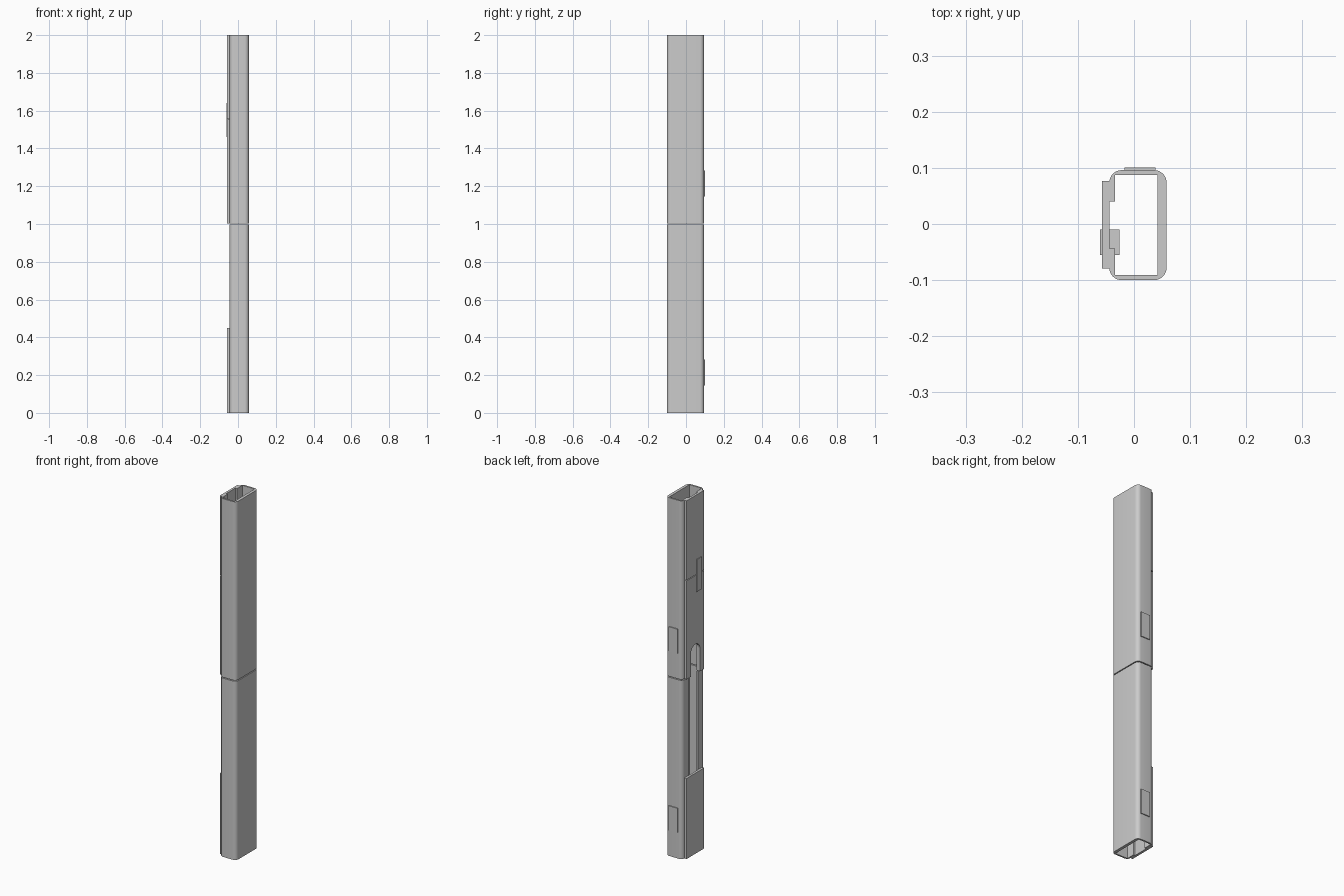
import bpy, bmesh, math
from mathutils import Vector

if "Cube" in bpy.data.objects:
    bpy.data.objects.remove(bpy.data.objects["Cube"])

CY = -0.002  # centre of the post section in y


def prism(name, pts, direction):
    """Extrude a closed planar outline along a direction."""
    bm = bmesh.new()
    face = bm.faces.new([bm.verts.new(p) for p in pts])
    res = bmesh.ops.extrude_face_region(bm, geom=[face])
    moved = [v for v in res["geom"] if isinstance(v, bmesh.types.BMVert)]
    bmesh.ops.translate(bm, verts=moved, vec=Vector(direction))
    bmesh.ops.recalc_face_normals(bm, faces=bm.faces[:])
    mesh = bpy.data.meshes.new(name)
    bm.to_mesh(mesh)
    bm.free()
    ob = bpy.data.objects.new(name, mesh)
    bpy.context.collection.objects.link(ob)
    bpy.ops.object.select_all(action='DESELECT')
    ob.select_set(True)
    bpy.context.view_layer.objects.active = ob
    bpy.ops.object.shade_smooth_by_angle(angle=math.radians(30))
    return ob


def box(name, lo, hi):
    pts = [(lo[0], lo[1], lo[2]), (hi[0], lo[1], lo[2]),
           (hi[0], hi[1], lo[2]), (lo[0], hi[1], lo[2])]
    return prism(name, pts, (0, 0, hi[2] - lo[2]))


def arc(cx, cy, r, a0, a1, n=8):
    return [(cx + r * math.cos(math.radians(a0 + (a1 - a0) * i / n)),
             cy + r * math.sin(math.radians(a0 + (a1 - a0) * i / n)))
            for i in range(n + 1)]


# Post section: upper half of an open channel, mirrored about its centre line
half = arc(0.036, 0.076, 0.022, 0, 90) + arc(-0.022, 0.076, 0.022, 90, 180)
half += [(-0.044, 0.042), (-0.034, 0.042), (-0.034, 0.089), (0.042, 0.089)]
section = half + [(x, -y) for x, y in reversed(half)]

# Two stacked post lengths with a narrow joint
for name, z0, z1 in (("lower_post", 0.0, 0.998), ("upper_post", 1.003, 2.0)):
    prism(name, [(x, y + CY, z0) for x, y in section], (0, 0, z1 - z0))

# Plain cover strips
for name, z0, z1 in (("bottom_cover", 0.0, 0.45), ("top_cover", 1.557, 2.0)):
    box(name, (-0.057, CY - 0.077, z0), (-0.044, CY + 0.079, z1))

# Middle cover with an arched cable opening at its foot
outline = [(-0.079, 1.003), (-0.042, 1.003)]
outline += arc(-0.002, 1.13, 0.04, 180, 0, 16)
outline += [(0.038, 1.003), (0.077, 1.003), (0.077, 1.553), (-0.079, 1.553)]
prism("middle_cover", [(-0.057, y, z) for y, z in outline], (0.013, 0, 0))

# Lock block bridging the cover joint
box("lock_block", (-0.061, -0.055, 1.46), (-0.026, -0.01, 1.64))

# Raised plates on the back face
for i, z in enumerate((0.145, 1.145)):
    box(f"back_plate_{i + 1}", (-0.017, 0.09, z), (0.038, 0.101, z + 0.137))
